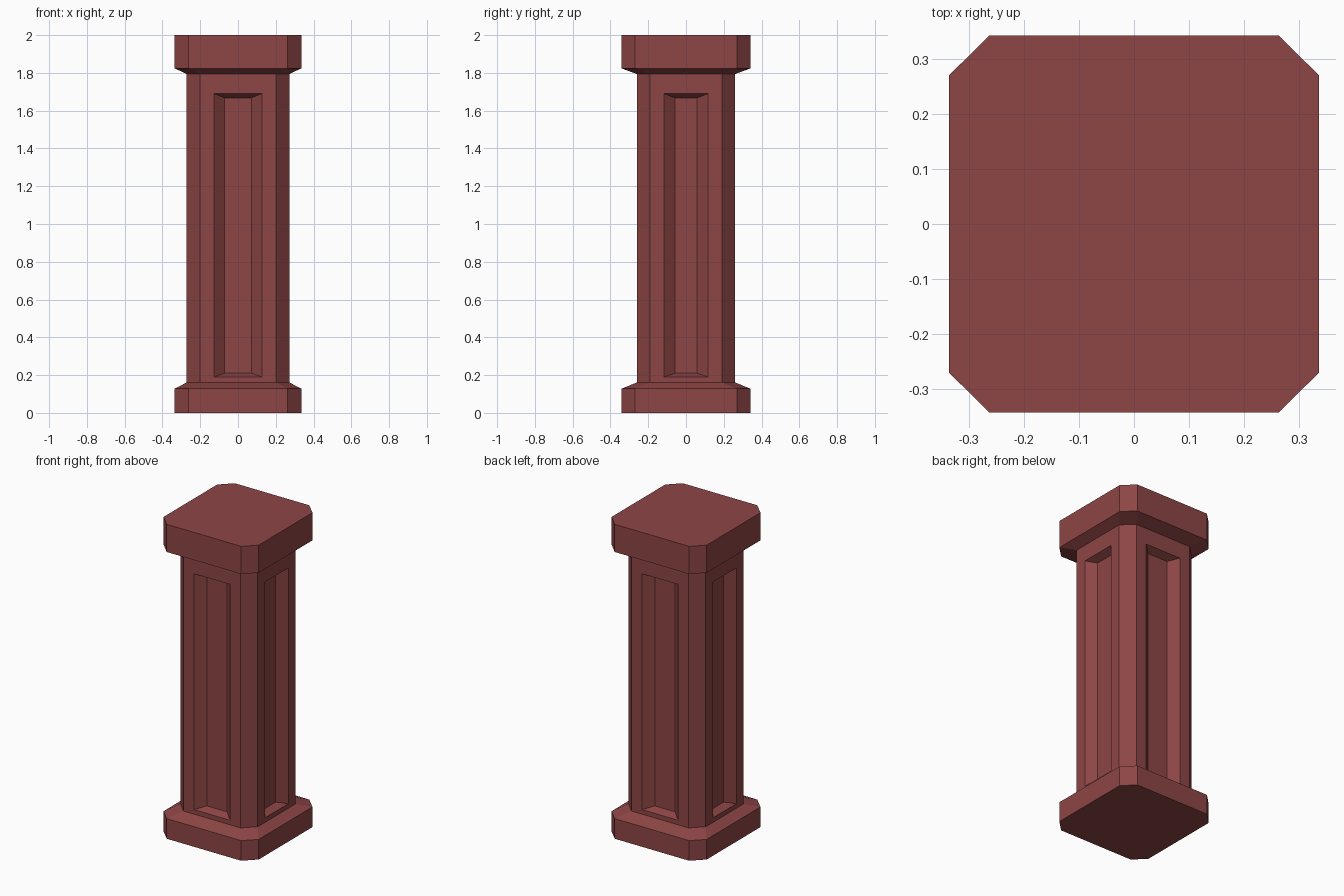
import bpy
import bmesh

cube = bpy.data.objects.get("Cube")
if cube:
    bpy.data.objects.remove(cube, do_unlink=True)

# Single reddish stone colour
stone = bpy.data.materials.new("red_stone")
stone.use_nodes = True
colour = (0.27, 0.06, 0.06, 1)
stone.diffuse_color = colour
stone.node_tree.nodes["Principled BSDF"].inputs["Base Color"].default_value = colour

# Plan outlines: half width, half depth, and half lengths of the flat sides
WIDE = (0.335, 0.342, 0.262, 0.27)
SLIM = (0.272, 0.26, 0.201, 0.19)


def octagon(bm, outline, z):
    """Ring of a chamfered rectangle, counter-clockwise from above."""
    hx, hy, fx, fy = outline
    corners = [(hx, -fy), (hx, fy), (fx, hy), (-fx, hy),
               (-hx, fy), (-hx, -fy), (-fx, -hy), (fx, -hy)]
    return [bm.verts.new((x, y, z)) for x, y in corners]


def loft(bm, levels, bottom=False, top=False):
    rings = [octagon(bm, outline, z) for outline, z in levels]
    for low, high in zip(rings, rings[1:]):
        for i in range(8):
            j = (i + 1) % 8
            bm.faces.new((low[i], low[j], high[j], high[i]))
    if bottom:
        bm.faces.new(rings[0][::-1])
    if top:
        bm.faces.new(rings[-1])
    bm.normal_update()


def finish(bm, name):
    mesh = bpy.data.meshes.new(name)
    bm.to_mesh(mesh)
    bm.free()
    mesh.materials.append(stone)
    bpy.context.collection.objects.link(bpy.data.objects.new(name, mesh))


def place_panel(bm, face, axis, half, z_low, z_high, depth):
    """Inset a shaft side and fit the new rectangle to the given size."""
    normal = face.normal.copy()
    middle = face.calc_center_median().z
    bmesh.ops.inset_individual(bm, faces=[face], thickness=0.01)
    for v in face.verts:
        v.co[axis] = half if v.co[axis] > 0 else -half
        v.co.z = z_high if v.co.z > middle else z_low
        v.co -= normal * depth


# Base plinth with sloped shoulder
bm = bmesh.new()
loft(bm, [(WIDE, 0), (WIDE, 0.128), (SLIM, 0.161)], bottom=True)
finish(bm, "base")

# Shaft with a bevelled recessed panel on each broad side
bm = bmesh.new()
loft(bm, [(SLIM, 0.161), (SLIM, 1.794)])
sides = [f for f in bm.faces if max(abs(f.normal.x), abs(f.normal.y)) > 0.99]
for side in sides:
    axis = 0 if abs(side.normal.y) > 0.99 else 1
    outer, inner = ((0.127, 0.071), (0.117, 0.059))[axis]
    place_panel(bm, side, axis, outer, 0.19, 1.69, 0)
    place_panel(bm, side, axis, inner, 0.21, 1.668, 0.048)
finish(bm, "shaft")

# Cap with sloped underside
bm = bmesh.new()
loft(bm, [(SLIM, 1.794), (WIDE, 1.824), (WIDE, 2)], top=True)
finish(bm, "cap")
